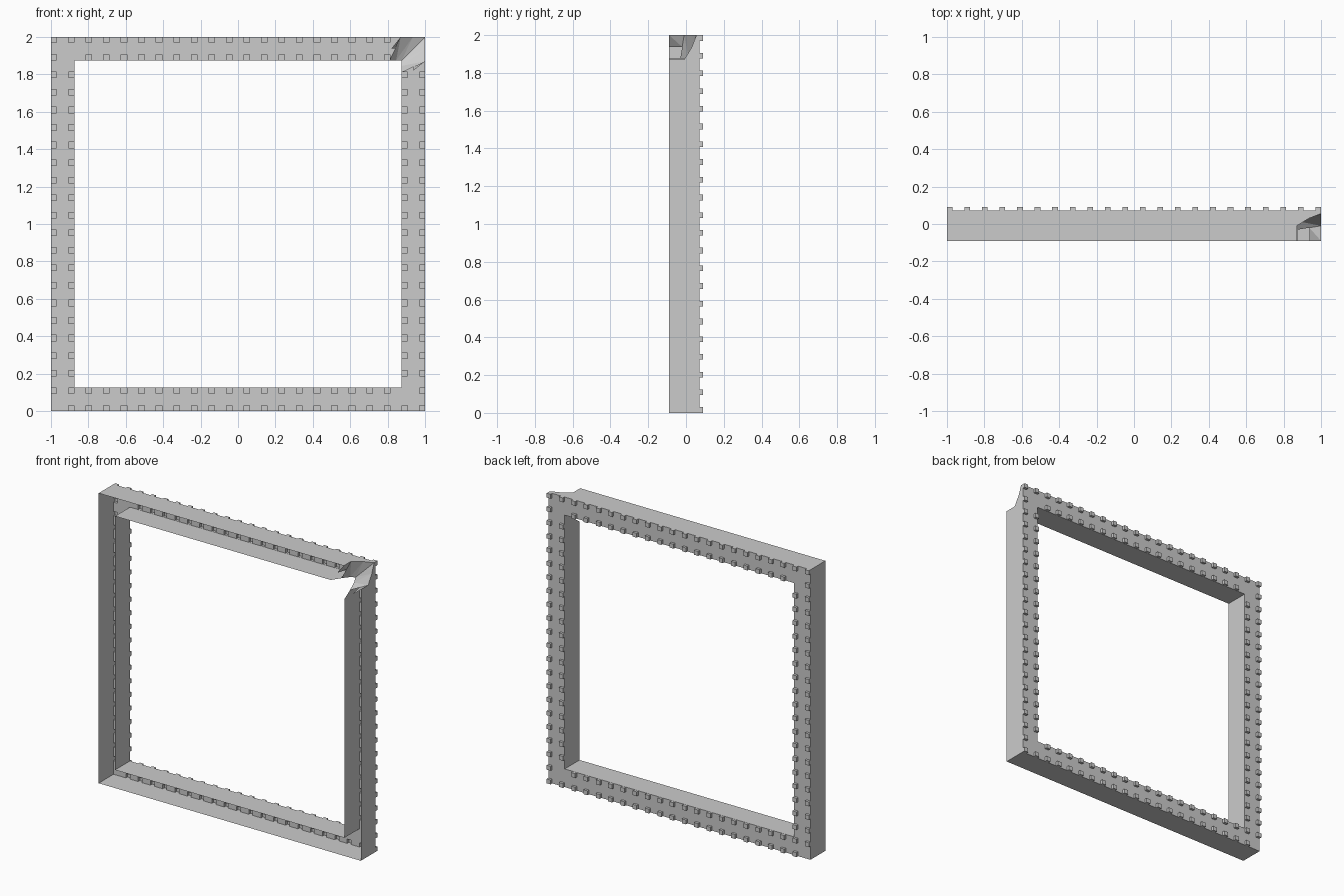
import bpy, bmesh

if "Cube" in bpy.data.objects:
    bpy.data.objects.remove(bpy.data.objects["Cube"])

FRONT, PLATE, STUD = -0.09, 0.072, 0.09   # y levels
INNER = 0.875                             # half size of the opening
N, HALF = 22, 0.015                       # stud slots per side, stud half size
PITCH = (2 - 2 * HALF) / (N - 1)


def make_object(name, bm):
    mesh = bpy.data.meshes.new(name)
    bm.to_mesh(mesh)
    bm.free()
    ob = bpy.data.objects.new(name, mesh)
    bpy.context.collection.objects.link(ob)
    return ob


def add_face(bm, pts):
    bm.faces.new([bm.verts.new(p) for p in pts])


# Back plate: a stepped sheet with hollow square studs in two rings
def slot(i):
    return -1 + HALF + i * PITCH


def is_stud(i, j):
    if i in (0, N - 1) or j in (0, N - 1):
        return (i, j) != (0, 0)
    if i in (1, N - 2) or j in (1, N - 2):
        return (i, j) not in ((1, N - 2), (N - 2, 1), (N - 2, N - 2))
    return False


cuts, owner = [], []
for i in range(N):
    cuts += [slot(i) - HALF, slot(i) + HALF]
cuts = sorted(cuts + [-INNER, INNER])
for a, b in zip(cuts, cuts[1:]):
    mid = (a + b) / 2
    k = round((mid + 1 - HALF) / PITCH)
    owner.append(k if abs(mid - slot(k)) < HALF else None)
M = len(owner)


def middle(i):
    return (cuts[i] + cuts[i + 1]) / 2


def level(i, j):
    if not (0 <= i < M and 0 <= j < M):
        return PLATE
    if owner[i] is None or owner[j] is None:
        return PLATE
    return STUD if is_stud(owner[i], owner[j]) else PLATE


bm = bmesh.new()
for i in range(M):
    for j in range(M):
        if max(abs(middle(i)), abs(middle(j))) < INNER:
            continue
        x0, x1, z0, z1 = cuts[i], cuts[i + 1], cuts[j] + 1, cuts[j + 1] + 1
        y = level(i, j)
        add_face(bm, [(x0, y, z0), (x0, y, z1), (x1, y, z1), (x1, y, z0)])
        if y == STUD:
            sides = [((-1, 0), (x0, z0), (x0, z1)), ((1, 0), (x1, z1), (x1, z0)),
                     ((0, -1), (x1, z0), (x0, z0)), ((0, 1), (x0, z1), (x1, z1))]
            for (di, dj), p, q in sides:
                if level(i + di, j + dj) == PLATE:
                    add_face(bm, [(p[0], PLATE, p[1]), (q[0], PLATE, q[1]),
                                  (q[0], STUD, q[1]), (p[0], STUD, p[1])])
bmesh.ops.remove_doubles(bm, verts=bm.verts, dist=1e-5)
bmesh.ops.recalc_face_normals(bm, faces=bm.faces)
make_object("studded_back_plate", bm)

# Broken corner: edge paths as (distance from corner, y) on both walls
outer_cut = [(0.13, FRONT), (0.13, -0.01), (0.065, 0.03), (0.0, 0.055)]
inner_cut = [(0.23, FRONT), (0.19, -0.03), (0.155, 0.015), (0.125, 0.03)]


def corner_point(d, y, inset, flip):
    return (1 - inset, y, 2 - d) if flip else (1 - d, y, 2 - inset)


# Channel walls: thin sheets, open to the front
bm = bmesh.new()
for half, cut in ((1.0, outer_cut), (INNER, inner_cut)):
    lo, hi = 1 - half, 1 + half
    add_face(bm, [(-half, FRONT, lo), (half, FRONT, lo),
                  (half, PLATE, lo), (-half, PLATE, lo)])
    add_face(bm, [(-half, FRONT, hi), (-half, FRONT, lo),
                  (-half, PLATE, lo), (-half, PLATE, hi)])
    for flip in (False, True):
        far = 1 + half
        ring = [corner_point(d, y, 1 - half, flip) for d, y in cut]
        ring += [corner_point(d, PLATE, 1 - half, flip) for d in (1 - half, far)]
        ring.append(corner_point(far, FRONT, 1 - half, flip))
        add_face(bm, ring if flip else ring[::-1])
bmesh.ops.remove_doubles(bm, verts=bm.verts, dist=1e-5)
bmesh.ops.triangulate(bm, faces=[f for f in bm.faces if len(f.verts) > 4])
make_object("channel_walls", bm)

# Faceted fracture surface bridging the two cut ends
bm = bmesh.new()
for flip in (False, True):
    a = [corner_point(d, y, 0.0, flip) for d, y in outer_cut]
    b = [corner_point(d, y, 1 - INNER, flip) for d, y in inner_cut]
    for k in range(3):
        if k == 0:
            # only the outer half of each bar end is closed
            m0, m1 = [tuple((p + q) / 2 for p, q in zip(a[n], b[n])) for n in (0, 1)]
            quad = [a[0], a[1], m1, m0]
        else:
            quad = [a[k], a[k + 1], b[k + 1], b[k]]
        add_face(bm, quad if flip else quad[::-1])
bmesh.ops.triangulate(bm, faces=bm.faces)
make_object("broken_corner", bm)
